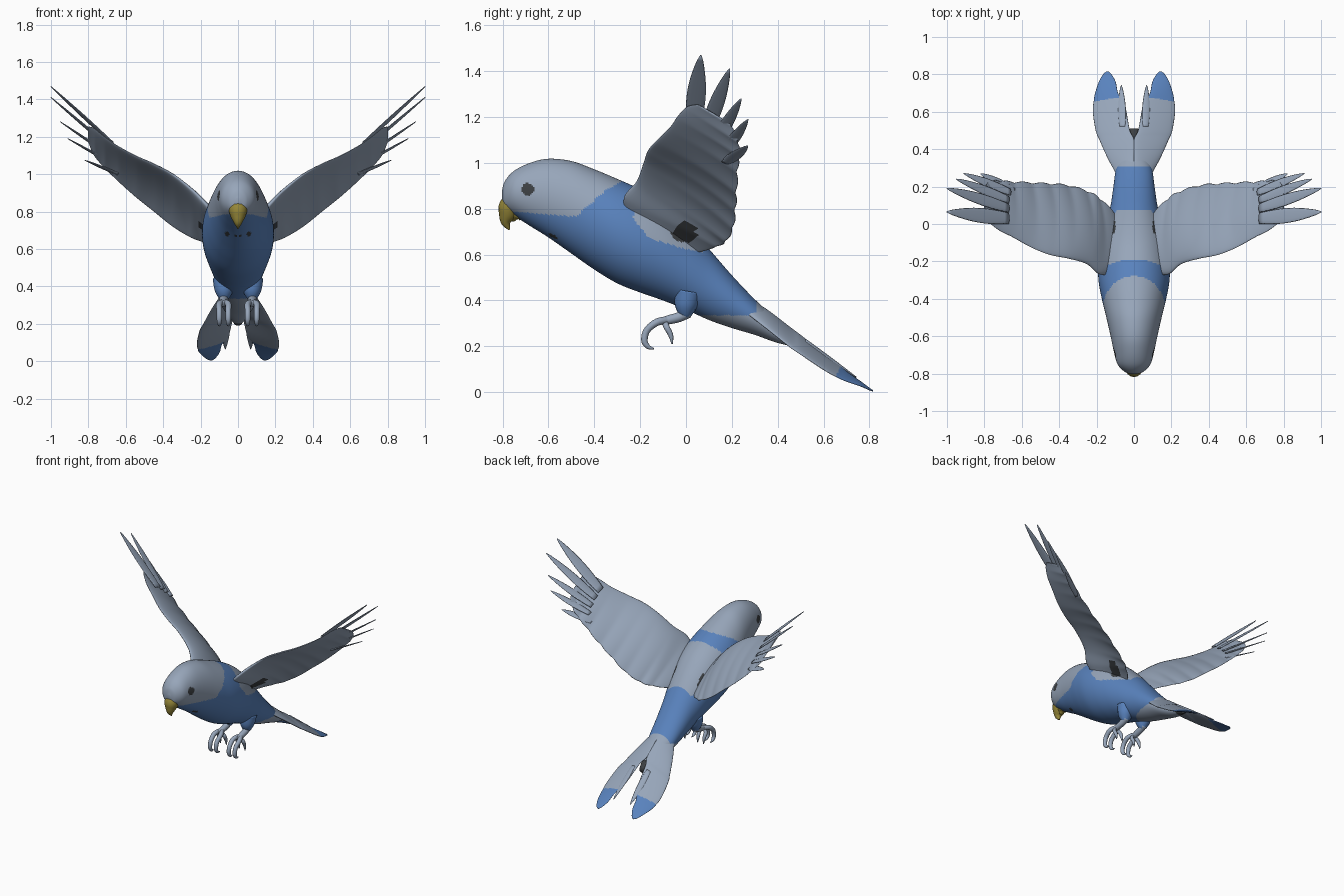
import bpy, bmesh, math
from mathutils import Vector as V

if "Cube" in bpy.data.objects:
    bpy.data.objects.remove(bpy.data.objects["Cube"])


def material(name, rgb):
    m = bpy.data.materials.new(name)
    m.diffuse_color = (*rgb, 1)
    m.use_nodes = True
    m.node_tree.nodes["Principled BSDF"].inputs["Base Color"].default_value = m.diffuse_color
    return m


GREY = material("soft grey", (0.31, 0.38, 0.49))
BLUE = material("feather blue", (0.10, 0.225, 0.51))
YELLOW = material("beak yellow", (0.30, 0.24, 0.04))
DARK = material("dark charcoal", (0.045, 0.05, 0.055))
MATS = [GREY, BLUE, YELLOW, DARK]


def smooth(rows, n):
    """Catmull-Rom interpolation through rows of numbers."""
    out = []
    for i in range(len(rows) - 1):
        a, b, c, d = rows[max(i - 1, 0)], rows[i], rows[i + 1], rows[min(i + 2, len(rows) - 1)]
        for k in range(n):
            t = k / n
            out.append([0.5 * (2 * q + (r - p) * t + (2 * p - 5 * q + 4 * r - s) * t * t
                               + (3 * q - p - 3 * r + s) * t ** 3) for p, q, r, s in zip(a, b, c, d)])
    return out + [list(rows[-1])]


def line(points, t):
    """Piecewise linear height of a colour border."""
    for (a, p), (b, q) in zip(points, points[1:]):
        if t <= b:
            return p + (q - p) * max(0, t - a) / (b - a)
    return points[-1][1]


def loft(name, rings, rule, mirror=True, seg=24, foil=False):
    """Skin rings of (centre, half axis u, half axis v, camber)."""
    bm = bmesh.new()
    loops = []
    for c, u, v, camber in rings:
        loop = []
        for k in range(seg):
            a = 2 * math.pi * k / seg
            co, si = math.cos(a), math.sin(a)
            thick = 0.62 - 0.38 * co if foil else 1
            p = c + u * co + v * (si * thick)
            if camber:
                p += v.normalized() * camber * (1 - co * co)
            loop.append(bm.verts.new(p))
        loops.append(loop)
    for a, b in zip(loops, loops[1:]):
        for k in range(seg):
            j = (k + 1) % seg
            bm.faces.new((a[k], a[j], b[j], b[k]))
    bm.faces.new(loops[0])
    bm.faces.new(loops[-1])
    bmesh.ops.recalc_face_normals(bm, faces=bm.faces[:])
    for f in bm.faces:
        f.smooth = True
        f.material_index = rule(f.calc_center_median(), f.normal) if callable(rule) else rule
    mesh = bpy.data.meshes.new(name)
    bm.to_mesh(mesh)
    bm.free()
    for m in MATS:
        mesh.materials.append(m)
    ob = bpy.data.objects.new(name, mesh)
    bpy.context.collection.objects.link(ob)
    if mirror:
        ob.modifiers.new("mirror", 'MIRROR').use_mirror_merge = False
    return ob


def tube(name, rows, rule, mirror=True, seg=16):
    """Round tube through rows of (x, y, z, radius) lying near a side plane."""
    pts = smooth(rows, 6)
    rings = []
    for i, (x, y, z, r) in enumerate(pts):
        d = V(pts[min(i + 1, len(pts) - 1)][:3]) - V(pts[max(i - 1, 0)][:3])
        v = d.cross(V((1, 0, 0))).normalized()
        rings.append((V((x, y, z)), V((r, 0, 0)), v * r, 0))
    return loft(name, rings, rule, mirror, seg)


# Body and head, with painted collar, rump, eyes and spots
HEAD_EDGE = [(-0.72, 0.785), (-0.48, 0.765), (-0.42, 0.82), (-0.35, 0.88), (-0.26, 0.93)]
BACK_EDGE = [(-0.28, 0.82), (-0.16, 0.67), (0.0, 0.625), (0.1, 0.60)]


def armpit(p):
    return math.hypot((p.y + 0.01) / 0.055, (p.z - 0.70) / 0.045) < 1


def body_rule(p, n):
    x, y, z = abs(p.x), p.y, p.z
    if math.hypot(y + 0.69, z - 0.885) < 0.027 and x > 0.05:
        return 3
    if y < -0.5 and (math.hypot(x - 0.058, z - 0.68) < 0.013 or math.hypot(x - 0.012, z - 0.67) < 0.007):
        return 3
    if y > 0.46 or (armpit(p) and x > 0.1):
        return 3
    if y < -0.255 and z > line(HEAD_EDGE, y):
        return 0
    if -0.19 - 0.35 * max(0, x - 0.06) < y < 0.075 and z > line(BACK_EDGE, y):
        return 0
    if y > 0.31 or (y > 0.05 and z < 0.335):
        return 0
    return 1


BODY = [(-.803, .875, .845, .012), (-.79, .92, .80, .05), (-.75, .965, .77, .088),
        (-.68, 1.0, .725, .108), (-.6, 1.018, .675, .125), (-.5, 1.008, .605, .148),
        (-.4, .972, .535, .172), (-.3, .93, .475, .19), (-.2, .885, .435, .19),
        (-.1, .825, .40, .175), (0, .735, .36, .15), (.1, .625, .315, .125),
        (.2, .51, .28, .11), (.3, .405, .25, .095), (.4, .315, .215, .06), (.51, .225, .19, .022)]
loft("body", [(V((0, y, (t + b) / 2)), V((w, 0, 0)), V((0, 0, (t - b) / 2)), 0)
              for y, t, b, w in smooth(BODY, 12)], body_rule, False, 128)

# Beak
tube("upper_beak", [(0, -.73, .83, .045), (0, -.765, .81, .05), (0, -.778, .775, .04),
                    (0, -.785, .74, .022), (0, -.77, .708, .003)], 2, False)
tube("lower_beak", [(0, -.72, .79, .035), (0, -.75, .77, .03), (0, -.757, .745, .008)], 2, False)

# Wings: rows of x, leading edge y z, trailing edge y z, half thickness, camber
WING = [(.10, -.26, .76, .05, .61, .035, .01), (.18, -.27, .85, .13, .635, .036, .02),
        (.25, -.215, .92, .17, .66, .032, .028), (.35, -.185, 1.0, .20, .72, .026, .03),
        (.45, -.165, 1.055, .21, .80, .022, .028), (.55, -.125, 1.10, .215, .88, .018, .022),
        (.65, -.07, 1.155, .22, .97, .014, .015), (.72, -.035, 1.205, .225, 1.04, .011, .008),
        (.77, .005, 1.245, .22, 1.10, .008, .003), (.80, .05, 1.255, .19, 1.17, .005, 0)]
UP = V((-.66, .38, .65)).normalized()
rings = []
for i, (x, ly, lz, ty, tz, th, cam) in enumerate(smooth(WING, 8)):
    ty += 0.010 * abs(math.sin(i * 0.4))
    le, te = V((x, ly, lz)), V((x, ty, tz))
    rings.append(((le + te) / 2, (te - le) / 2, UP * th, cam))
loft("wing", rings, lambda p, n: 3 if armpit(p) and p.x < .24 and n.z < 0 else 0, True, 40, True)


def feather(name, base, tip, u, width, thick, up):
    """Flat tapering feather from base to tip."""
    rows = []
    for k in range(15):
        t = k / 14
        w = width * (0.75 + 0.35 * math.sin(math.pi * t)) * math.sqrt(max(0.012, 1 - t ** 2.2))
        rows.append((V(base).lerp(V(tip), t), V(u).normalized() * w, up * thick * (1 - 0.6 * t), 0))
    loft(name, rows, 0, True, 12)


# Finger feathers at the wing tips
for i, (b, t, w) in enumerate([((.67, .03, 1.165), (1.0, .065, 1.468), .042),
                               ((.67, .085, 1.13), (1.0, .19, 1.41), .033),
                               ((.67, .13, 1.09), (.95, .24, 1.28), .027),
                               ((.66, .17, 1.05), (.91, .27, 1.19), .025),
                               ((.64, .175, 1.0), (.82, .268, 1.075), .028)]):
    feather(f"wing_feather_{i + 1}", b, t, (0, 1, -.3), w, .006, UP)

# Tail: rows of y, inner x, outer x, inner z, outer z, half thickness
TAIL = [(.25, 0, .085, .42, .36, .016), (.35, 0, .14, .36, .28, .014), (.45, 0, .185, .285, .20, .012),
        (.5, .022, .205, .248, .165, .011), (.6, .04, .22, .17, .098, .010),
        (.66, .055, .215, .125, .064, .008), (.70, .085, .208, .09, .047, .007),
        (.76, .098, .188, .047, .027, .006), (.80, .12, .165, .017, .010, .004),
        (.815, .136, .148, .006, .005, .003)]
TAIL_UP = V((.2, .55, .8)).normalized()
loft("tail", [(V(((a + b) / 2, y, (p + q) / 2)), V(((b - a) / 2, 0, (q - p) / 2)), TAIL_UP * t, 0)
              for y, a, b, p, q, t in smooth(TAIL, 8)],
     lambda p, n: 1 if p.y > .665 + .15 * (.15 - p.x) else 0, True, 32)
feather("tail_inner_feather", (.062, .52, .225), (.068, .742, .065), (1, 0, -.3), .022, .007, TAIL_UP)

# Legs and feet
tube("thigh", [(.075, .01, .44, .06), (.075, .0, .38, .05), (.075, -.005, .34, .03), (.075, -.01, .322, .012)], 1)
tube("shank", [(.075, .01, .35, .026), (.077, -.03, .328, .022), (.078, -.075, .316, .02),
               (.078, -.11, .308, .016)], 0)
for i, x in enumerate((.052, .1)):
    tube(f"front_toe_{i + 1}", [(.077, -.07, .316, .016), (x, -.125, .306, .016), (x, -.17, .27, .015),
                                (x, -.181, .225, .014), (x, -.165, .198, .010), (x, -.14, .19, .003)], 0, seg=12)
    tube(f"back_toe_{i + 1}", [(.077, -.095, .316, .014), (x, -.085, .285, .013), (x, -.067, .25, .011),
                               (x, -.06, .21, .003)], 0, seg=12)
